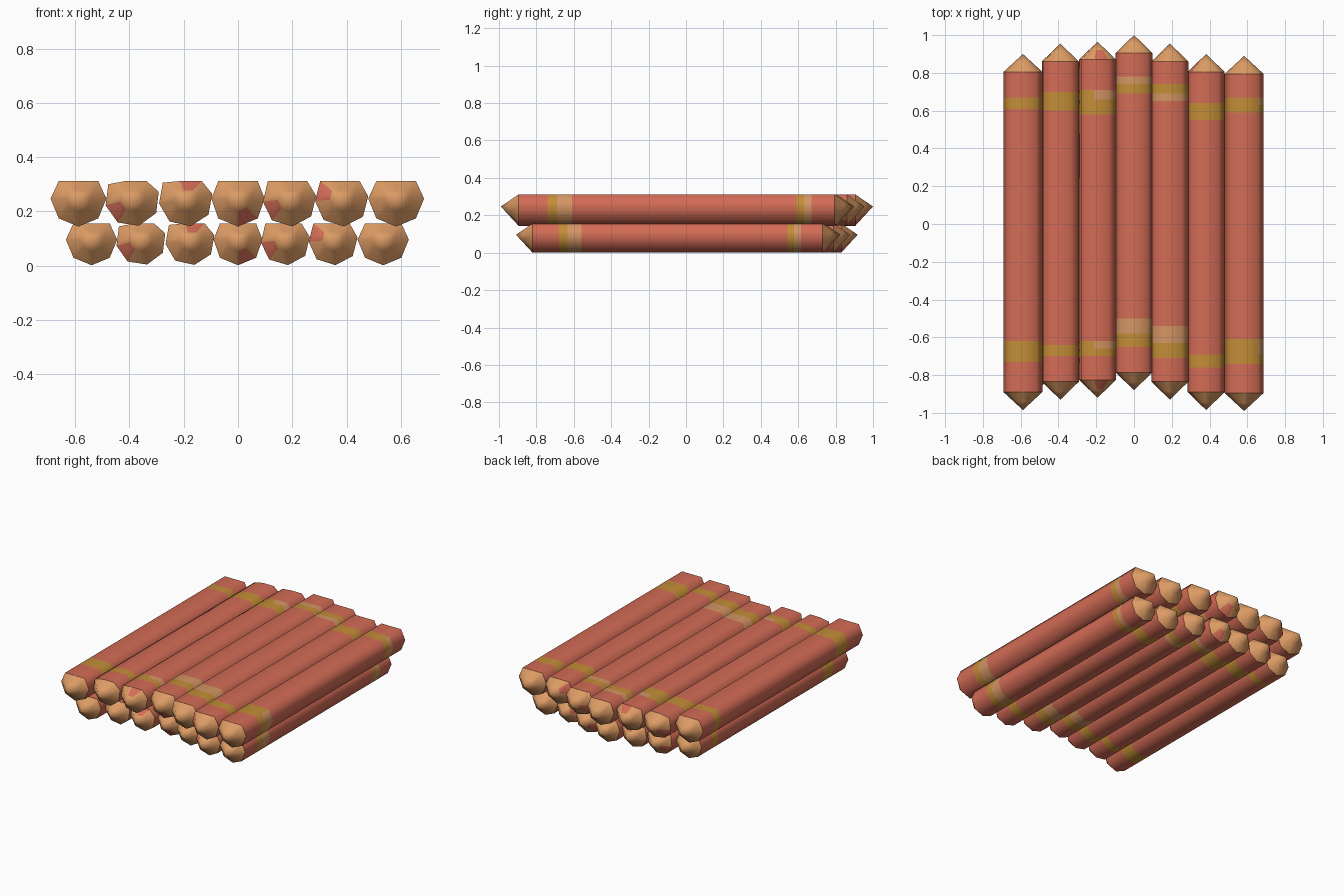
import bpy, bmesh, math

if "Cube" in bpy.data.objects:
    bpy.data.objects.remove(bpy.data.objects["Cube"])

# Materials
def srgb(r, g, b):
    return [((c / 255 + 0.055) / 1.055) ** 2.4 for c in (r, g, b)] + [1]

MATS = []
for name, col in (("red_bark", (212, 108, 86)), ("cut_wood", (220, 155, 100)),
                  ("gold_rope", (196, 142, 55)), ("worn_rope", (212, 150, 100))):
    m = bpy.data.materials.new(name)
    m.diffuse_color = srgb(*col)
    m.use_nodes = True
    m.node_tree.nodes["Principled BSDF"].inputs["Base Color"].default_value = m.diffuse_color
    MATS.append(m)
RED, WOOD, GOLD, WORN = range(4)
SIDE, TOP = 10, 11   # worn only on the outer side / only on one part of the top

# Each log: centre x, half width, roll, front tip, back tip, stained sector, bands (y0, y1, colour)
LOGS = [
    (-.588, .105, 0, -.985, .900, 2, [(-.73, -.62, GOLD), (.61, .67, GOLD)]),
    (-.390, .098, 14, -.930, .955, 4, [(-.70, -.64, GOLD), (.60, .70, GOLD)]),
    (-.193, .098, 10, -.920, .965, 1, [(-.70, -.66, GOLD), (-.66, -.62, TOP),
                                      (.58, .66, GOLD), (.66, .71, TOP)]),
    (.000, .098, 0, -.880, 1.00, 6, [(-.65, -.58, GOLD), (-.58, -.50, WORN),
                                    (.69, .74, GOLD), (.74, .78, WORN)]),
    (.190, .098, 6, -.930, .955, 4, [(-.71, -.63, GOLD), (-.63, -.54, WORN),
                                    (.65, .69, WORN), (.69, .74, GOLD)]),
    (.382, .098, 5, -.985, .900, 3, [(-.76, -.69, GOLD), (.55, .64, GOLD)]),
    (.583, .105, 0, -.990, .890, 2, [(-.74, -.69, GOLD), (-.69, -.61, SIDE),
                                    (.59, .63, GOLD), (.63, .67, SIDE)]),
]
R, N, CONE, TOPCUT = .103, 8, .095, .065


def build_log(name, spec, scale, zc):
    cx, hw, roll, y0, y1, stain, bands = spec
    # rolled octagon, flattened on top and squeezed between its neighbours
    ring = []
    for k in range(N):
        a = math.radians(roll + 360 / N * k)
        ring.append((max(-hw, min(hw, R * math.cos(a))), min(TOPCUT, R * math.sin(a))))
    # stations along the log: (y, ring size, colour up to the next station)
    st = [(y0 + CONE * .45, .45, WOOD), (y0 + CONE, 1, RED)]
    for a, b, c in bands:
        if abs(st[-1][0] - a) < 1e-4:
            st.pop()
        st += [(a, 1, c), (b, 1, RED)]
    st += [(y1 - CONE, 1, WOOD), (y1 - CONE * .45, .45, WOOD)]

    bm = bmesh.new()
    P = lambda x, y, z: bm.verts.new(((cx + x) * scale, y * scale, zc + z * scale))
    rows = [[P(x * s, y, z * s) for x, z in ring] for y, s, _ in st]
    tips = P(0, y0, 0), P(0, y1, 0)
    for i in range(len(rows) - 1):
        for k in range(N):
            j = (k + 1) % N
            f = bm.faces.new((rows[i][k], rows[i][j], rows[i + 1][j], rows[i + 1][k]))
            c = st[i][2]
            if c == SIDE:
                c = WORN if k in (0, 6, 7) else GOLD
            elif c == TOP:
                c = WORN if k in (1, 0) else GOLD
            elif c == WOOD and k == stain and k != 2:
                c = RED            # bark stain on one sector of the cut end
            f.material_index = c
    for row, tip in zip((rows[0], rows[-1]), tips):
        for k in range(N):
            bm.faces.new((row[k], row[(k + 1) % N], tip)).material_index = WOOD
    bmesh.ops.recalc_face_normals(bm, faces=bm.faces)
    for f in bm.faces:
        f.smooth = True
    # crisp shoulder where the pointed end begins
    for row in (rows[1], rows[-2]):
        for k in range(N):
            bm.edges.get((row[k], row[(k + 1) % N])).smooth = False
    me = bpy.data.meshes.new(name)
    bm.to_mesh(me)
    bm.free()
    for m in MATS:
        me.materials.append(m)
    bpy.context.collection.objects.link(bpy.data.objects.new(name, me))


# Two layers of logs; the lower one is a slightly smaller copy
for layer, scale, zc in (("upper", 1, .247), ("lower", .918, .096)):
    for i, spec in enumerate(LOGS):
        build_log(f"{layer}_log_{i + 1}", spec, scale, zc)
